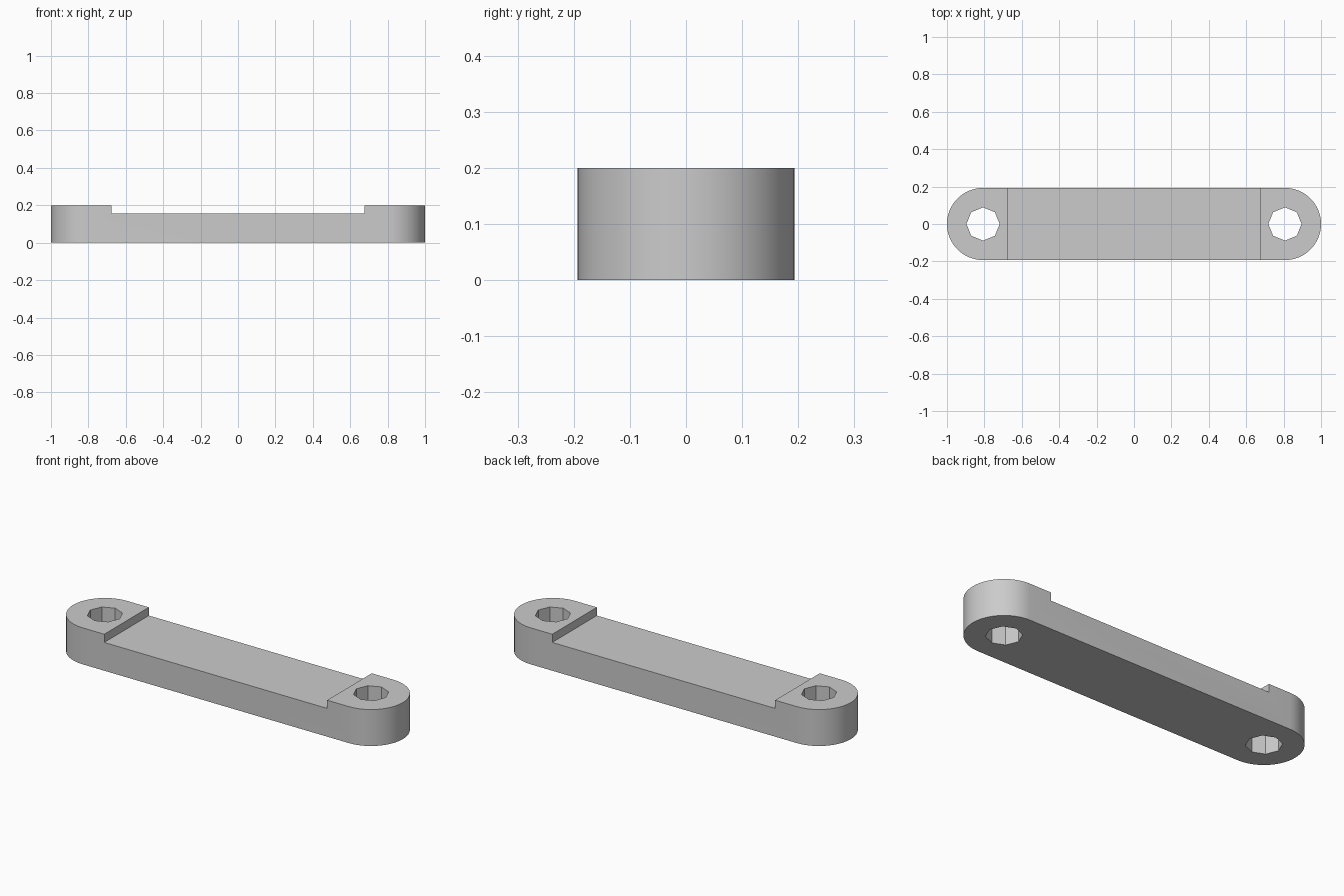
import bpy
import bmesh
import math

old = bpy.data.objects.get("Cube")
if old:
    bpy.data.objects.remove(old, do_unlink=True)

RADIUS = 0.193           # rounded end radius and half width
CENTRE = 1 - RADIUS      # distance of each bolt hole from the middle
HEIGHT = 0.2
FLOOR = 0.155            # top of the lowered middle
STEP = 0.676             # half length of the lowered middle
HOLE = 0.089

grey = bpy.data.materials.new("light grey")
grey.use_nodes = True
colour = (0.6, 0.6, 0.6, 1)
grey.diffuse_color = colour
grey.node_tree.nodes["Principled BSDF"].inputs["Base Color"].default_value = colour


def arc(cx, radius, start, sweep, steps):
    return [(cx + radius * math.cos(start + sweep * i / steps),
             radius * math.sin(start + sweep * i / steps)) for i in range(steps + 1)]


def prism(name, outline, low, high):
    """Extrude a closed outline upwards from low to high."""
    bm = bmesh.new()
    base = bm.faces.new([bm.verts.new((x, y, low)) for x, y in outline])
    top = bmesh.ops.extrude_face_region(bm, geom=[base])["geom"]
    verts = [v for v in top if isinstance(v, bmesh.types.BMVert)]
    bmesh.ops.translate(bm, verts=verts, vec=(0, 0, high - low))
    bmesh.ops.recalc_face_normals(bm, faces=bm.faces)
    mesh = bpy.data.meshes.new(name)
    bm.to_mesh(mesh)
    bm.free()
    mesh.materials.append(grey)
    obj = bpy.data.objects.new(name, mesh)
    bpy.context.collection.objects.link(obj)
    return obj


# Bar with two rounded ends
outline = (arc(CENTRE, RADIUS, -math.pi / 2, math.pi, 32)
           + arc(-CENTRE, RADIUS, math.pi / 2, math.pi, 32))
bar = prism("link_bar", outline, 0, HEIGHT)

# Lowered middle and eight-sided bolt holes
cutters = [prism("recess_cutter",
                 [(-STEP, -0.4), (STEP, -0.4), (STEP, 0.4), (-STEP, 0.4)],
                 FLOOR, HEIGHT + 0.1)]
for side, label in ((1, "left"), (-1, "right")):
    octagon = arc(side * CENTRE, HOLE, 0, 2 * math.pi, 8)[:-1]
    cutters.append(prism(label + "_hole_cutter", octagon, -0.1, HEIGHT + 0.1))

bpy.ops.object.select_all(action="DESELECT")
bar.select_set(True)
bpy.context.view_layer.objects.active = bar
for cutter in cutters:
    cut = bar.modifiers.new(cutter.name, "BOOLEAN")
    cut.operation = "DIFFERENCE"
    cut.solver = "EXACT"
    cut.object = cutter
    bpy.ops.object.modifier_apply(modifier=cut.name)
    bpy.data.objects.remove(cutter, do_unlink=True)

bpy.ops.object.shade_smooth_by_angle(angle=math.radians(30))
